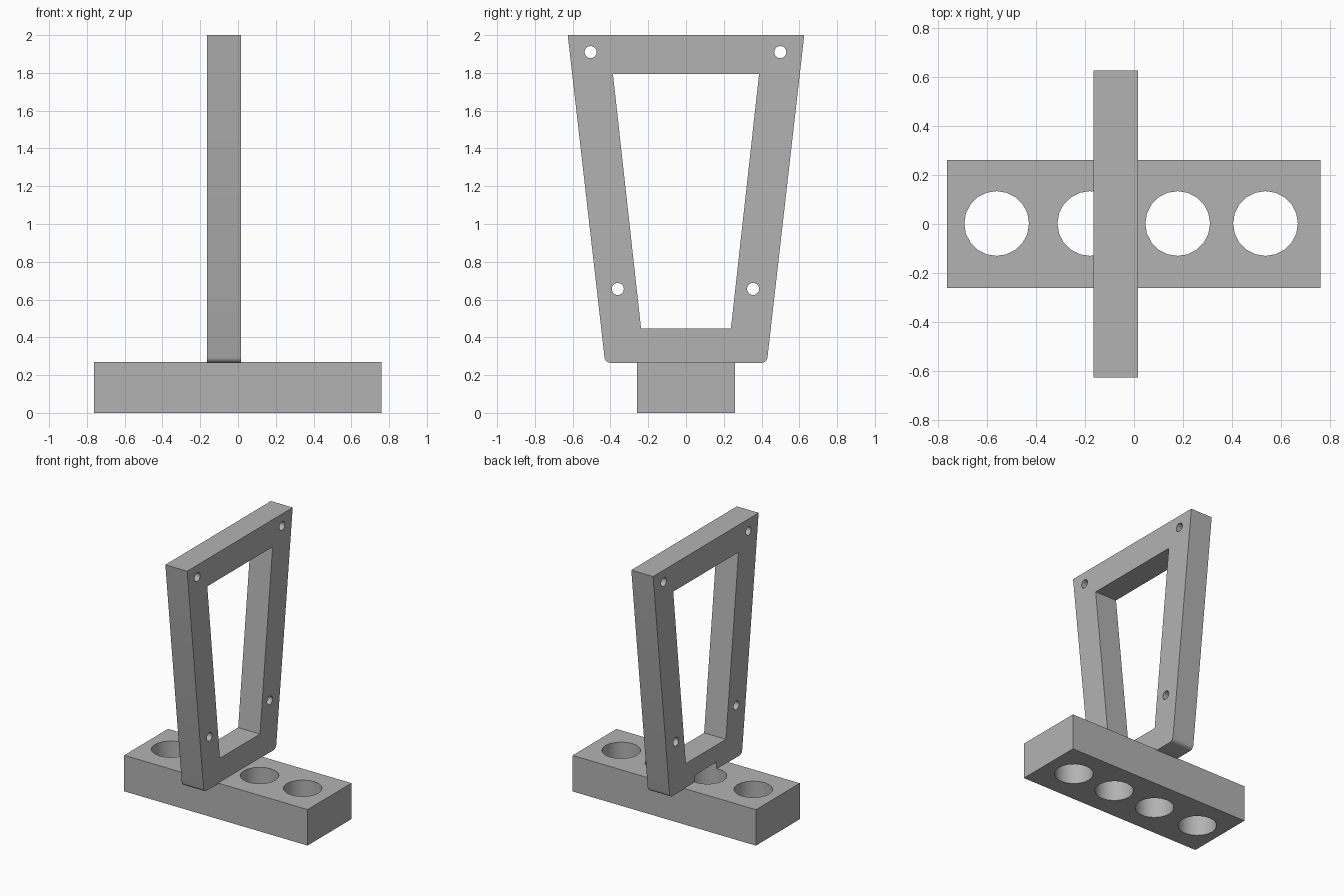
import bpy, bmesh, math
from mathutils import Matrix

cube = bpy.data.objects.get("Cube")
if cube:
    bpy.data.objects.remove(cube, do_unlink=True)

grey = bpy.data.materials.new("plain_grey")
grey.use_nodes = True
GREY = (0.45, 0.45, 0.45, 1)
grey.diffuse_color = GREY
grey.node_tree.nodes["Principled BSDF"].inputs["Base Color"].default_value = GREY


def finish(name, bm):
    bmesh.ops.recalc_face_normals(bm, faces=bm.faces)
    mesh = bpy.data.meshes.new(name)
    bm.to_mesh(mesh)
    bm.free()
    mesh.materials.append(grey)
    obj = bpy.data.objects.new(name, mesh)
    bpy.context.collection.objects.link(obj)
    return obj


def prism(name, outline, x0, x1):
    """Extrude a (y, z) outline along x."""
    bm = bmesh.new()
    face = bm.faces.new([bm.verts.new((x0, y, z)) for y, z in outline])
    moved = bmesh.ops.extrude_face_region(bm, geom=[face])["geom"]
    verts = [v for v in moved if isinstance(v, bmesh.types.BMVert)]
    bmesh.ops.translate(bm, verts=verts, vec=(x1 - x0, 0, 0))
    return finish(name, bm)


def cylinder(name, radius, depth, centre, sides, along_x=False):
    bm = bmesh.new()
    turn = Matrix.Rotation(math.pi / 2, 4, "Y") if along_x else Matrix()
    bmesh.ops.create_cone(bm, cap_ends=True, segments=sides, radius1=radius,
                          radius2=radius, depth=depth,
                          matrix=Matrix.Translation(centre) @ turn)
    return finish(name, bm)


def cut(obj, cutters):
    bpy.context.view_layer.objects.active = obj
    for cutter in cutters:
        mod = obj.modifiers.new("cut", "BOOLEAN")
        mod.operation = "DIFFERENCE"
        mod.solver = "EXACT"
        mod.object = cutter
        bpy.ops.object.modifier_apply(modifier=mod.name)


def trapezoid(half_bottom, half_top, z0, z1):
    return [(-half_bottom, z0), (half_bottom, z0), (half_top, z1), (-half_top, z1)]


# Base block and upright frame
base = prism("base_block", trapezoid(0.26, 0.26, 0, 0.27), -0.763, 0.76)
X0, X1 = -0.165, 0.016
frame = prism("upright_frame", trapezoid(0.428, 0.626, 0.265, 2), X0, X1)

# Rounded lower corners of the frame
bm = bmesh.new()
bm.from_mesh(frame.data)
corners = [e for e in bm.edges
           if all(v.co.z < 0.3 for v in e.verts)
           and abs(e.verts[0].co.x - e.verts[1].co.x) > 0.1]
bmesh.ops.bevel(bm, geom=corners, offset=0.028, segments=5, profile=0.5,
                affect="EDGES")
bm.to_mesh(frame.data)
bm.free()

# Sockets in the base; the one under the frame also bites into its underside
sockets = [cylinder("socket_cutter", 0.132, 0.42, (x, 0.002, 0.11), 20)
           for x in (-0.56, -0.18, 0.178, 0.536)]
cut(base, sockets)

# Frame window and screw holes
window = prism("window_cutter", trapezoid(0.238, 0.387, 0.448, 1.795), X0 - 0.1, X1 + 0.1)
screws = [cylinder("screw_cutter", 0.032, 0.4, ((X0 + X1) / 2, side * y - 0.003, z), 20, True)
          for side in (-1, 1) for y, z in ((0.502, 1.91), (0.358, 0.656))]
cut(frame, [window, sockets[1]] + screws)

# Helpers are no longer needed
for helper in sockets + screws + [window]:
    bpy.data.objects.remove(helper, do_unlink=True)

# Smooth round walls, crisp edges
bpy.ops.object.select_all(action="DESELECT")
for obj in (base, frame):
    obj.select_set(True)
bpy.context.view_layer.objects.active = frame
bpy.ops.object.shade_smooth_by_angle(angle=math.radians(30))
